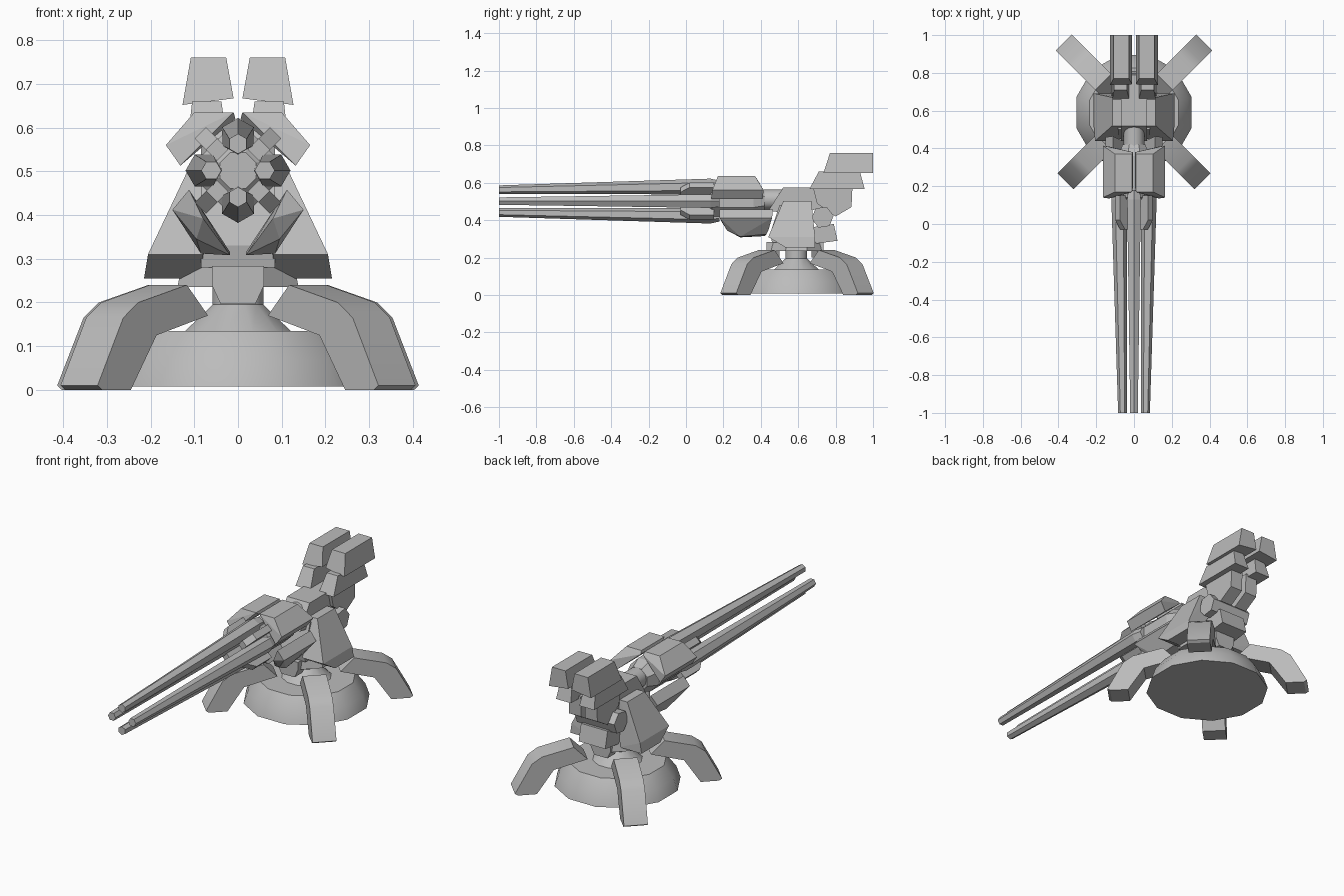
import bpy, bmesh, math
from mathutils import Vector, Matrix

if "Cube" in bpy.data.objects:
    bpy.data.objects.remove(bpy.data.objects["Cube"], do_unlink=True)

grey = bpy.data.materials.new("plain_grey")
grey.use_nodes = True
grey.diffuse_color = (0.5, 0.5, 0.5, 1)
grey.node_tree.nodes["Principled BSDF"].inputs["Base Color"].default_value = (0.5, 0.5, 0.5, 1)

CY = 0.59    # turret axis
GZ = 0.502   # gun axis height


def finish(name, bm, smooth=None):
    bmesh.ops.recalc_face_normals(bm, faces=bm.faces)
    me = bpy.data.meshes.new(name)
    bm.to_mesh(me)
    bm.free()
    me.materials.append(grey)
    ob = bpy.data.objects.new(name, me)
    bpy.context.collection.objects.link(ob)
    if smooth:
        bpy.ops.object.select_all(action='DESELECT')
        ob.select_set(True)
        bpy.context.view_layer.objects.active = ob
        bpy.ops.object.shade_smooth_by_angle(angle=math.radians(smooth))
    return ob


def hull(name, points):
    """Faceted block wrapped around its corner points."""
    bm = bmesh.new()
    for p in points:
        bm.verts.new(p)
    res = bmesh.ops.convex_hull(bm, input=bm.verts)
    junk = {e for e in res["geom_interior"] + res["geom_unused"] if isinstance(e, bmesh.types.BMVert)}
    bmesh.ops.delete(bm, geom=list(junk), context='VERTS')
    bmesh.ops.dissolve_limit(bm, angle_limit=0.03, verts=bm.verts, edges=bm.edges)
    return finish(name, bm)


def pair(name, points):
    for side, s in (("left", 1), ("right", -1)):
        hull(f"{side}_{name}", [(s * x, y, z) for x, y, z in points])


def side_profile(yz, x0, x1):
    return [(x, y, z) for y, z in yz for x in (x0, x1)]


def rings(name, sections, sides, turn=0, smooth=None):
    """Loft regular polygons; each section is (centre, radius, axis)."""
    bm = bmesh.new()
    loops = []
    for centre, radius, axis in sections:
        loop = []
        for i in range(sides):
            a = turn + math.tau * i / sides
            c, s = radius * math.cos(a), radius * math.sin(a)
            off = {"x": (0, c, s), "y": (c, 0, s), "z": (c, s, 0)}[axis]
            loop.append(bm.verts.new(Vector(centre) + Vector(off)))
        loops.append(loop)
    for a, b in zip(loops, loops[1:]):
        for i in range(sides):
            j = (i + 1) % sides
            bm.faces.new((a[i], a[j], b[j], b[i]))
    bm.faces.new(loops[0])
    bm.faces.new(loops[-1])
    return finish(name, bm, smooth)


def upright(name, steps, sides, smooth=None):
    rings(name, [((0, CY, z), r, "z") for z, r in steps], sides, math.pi / sides, smooth)


# Base drum, neck and turning ring
upright("base_drum", [(0.008, 0.316), (0.07, 0.295), (0.135, 0.245)], 12, 35)
upright("base_neck", [(0.13, 0.13), (0.195, 0.06), (0.25, 0.06)], 12, 35)
upright("turning_ring", [(0.235, 0.15), (0.283, 0.14)], 8)
hull("ring_front_plate", [(x * s, y, z) for s in (-1, 1) for x, z in
     ((0.06, 0.283), (0.06, 0.24), (0.04, 0.197)) for y in (0.43, 0.5)])
hull("ring_back_plate", [(x * s, y, z) for s in (-1, 1) for x, z in
     ((0.06, 0.283), (0.06, 0.24), (0.04, 0.2)) for y in (0.67, 0.735)])

# Four bent legs
leg = [(0.525, 0.01), (0.44, 0.165), (0.39, 0.2), (0.23, 0.24),
       (0.16, 0.17), (0.33, 0.125), (0.415, 0), (0.51, 0)]
for name, deg, k in (("back_left", 45, 1), ("back_right", 135, 1),
                     ("front_right", 225, 0.98), ("front_left", 315, 0.98)):
    bm = bmesh.new()
    m = Matrix.Translation((0, CY, 0)) @ Matrix.Rotation(math.radians(deg), 4, 'Z')
    a, b = ([bm.verts.new(m @ Vector((r * k, w, z))) for r, z in leg] for w in (-0.06, 0.06))
    bm.faces.new(a)
    bm.faces.new(b)
    for i in range(len(leg)):
        j = (i + 1) % len(leg)
        bm.faces.new((a[i], a[j], b[j], b[i]))
    finish(name + "_leg", bm, 30)

# Turret body and side armour
hull("lower_body", side_profile([(0.46, 0.28), (0.45, 0.33), (0.5, 0.48),
     (0.67, 0.48), (0.68, 0.28)], -0.085, 0.085))
hull("upper_body", side_profile([(0.44, 0.45), (0.52, 0.575), (0.79, 0.575),
     (0.8, 0.49), (0.6, 0.43)], -0.068, 0.068))
hull("rear_block", side_profile([(0.66, 0.27), (0.81, 0.29), (0.79, 0.38),
     (0.66, 0.36)], -0.08, 0.08))
pair("side_armour", [
    (0.215, 0.53, 0.255), (0.215, 0.69, 0.255), (0.08, 0.53, 0.255), (0.08, 0.69, 0.255),
    (0.206, 0.44, 0.31), (0.206, 0.69, 0.31), (0.08, 0.44, 0.31),
    (0.115, 0.52, 0.502), (0.115, 0.67, 0.502), (0.065, 0.52, 0.502), (0.065, 0.67, 0.502)])
rings("rear_hex_pin", [((x, 0.73, 0.416), 0.06, "x") for x in (-0.12, 0.12)], 6, 0.15)

# Rear neck with its two stacks of boxes
pair("rear_neck", side_profile([(0.68, 0.57), (0.7, 0.49), (0.8, 0.48), (0.8, 0.42),
     (0.885, 0.47), (0.89, 0.58)], 0.012, 0.085))
pair("lower_pod", [(x, y, z) for z, y0, y1, xs in (
     (0.66, 0.71, 0.93, (0.038, 0.105)), (0.567, 0.66, 0.955, (0.025, 0.115)))
     for x in xs for y in (y0, y1)])
pair("upper_pod", [(x, y, z) for y0, x, z in (
     (0.77, 0.027, 0.76), (0.77, 0.108, 0.76), (0.74, 0.01, 0.667), (0.735, 0.127, 0.652))
     for y in (y0, 1.0)])

# Gun cradle, hub and shroud plates
rings("gun_neck", [((0, 0.36, 0.51), 0.055, "y"), ((0, 0.56, 0.51), 0.055, "y")], 12, 0, 35)
rings("gun_hub", [((0, 0.1, GZ), 0.045, "y"), ((0, 0.14, GZ), 0.09, "y"),
                  ((0, 0.36, GZ), 0.09, "y"), ((0, 0.42, GZ), 0.065, "y")], 8, math.pi / 8)
pair("upper_shroud", [
    (0.01, 0.17, 0.635), (0.01, 0.37, 0.635), (0.1, 0.17, 0.635), (0.1, 0.37, 0.635),
    (0.165, 0.14, 0.56), (0.165, 0.415, 0.56), (0.132, 0.135, 0.513), (0.132, 0.41, 0.513),
    (0.006, 0.19, 0.62), (0.006, 0.38, 0.62)])
pair("lower_shroud", [
    (0.112, 0.18, 0.458), (0.112, 0.465, 0.458), (0.15, 0.18, 0.412), (0.15, 0.46, 0.412),
    (0.095, 0.22, 0.345), (0.095, 0.44, 0.345), (0.085, 0.29, 0.312), (0.08, 0.43, 0.325),
    (0.018, 0.29, 0.308), (0.018, 0.42, 0.315), (0.08, 0.19, 0.392), (0.08, 0.45, 0.392)])

# Four tapering hexagonal barrels with wedges between them
for i, place in enumerate(("left", "top", "right", "bottom")):
    a = i * math.pi / 2
    c, s = math.cos(a), math.sin(a)
    rings(place + "_barrel", [((c * d, y, GZ + s * d), r, "y") for d, y, r in
          ((0.061, -1, 0.023), (0.078, 0.13, 0.042), (0.074, 0.18, 0.035))], 6, a)
    m = Matrix.Translation((0, 0, GZ)) @ Matrix.Rotation(-a - math.pi / 4, 4, 'Y')
    hull(f"barrel_wedge_{i + 1}", [m @ Vector((r, y, w)) for w in (-0.018, 0.018) for r, y in
         ((0.05, -0.03), (0.085, -0.03), (0.122, 0.02), (0.122, 0.15), (0.05, 0.15))])
